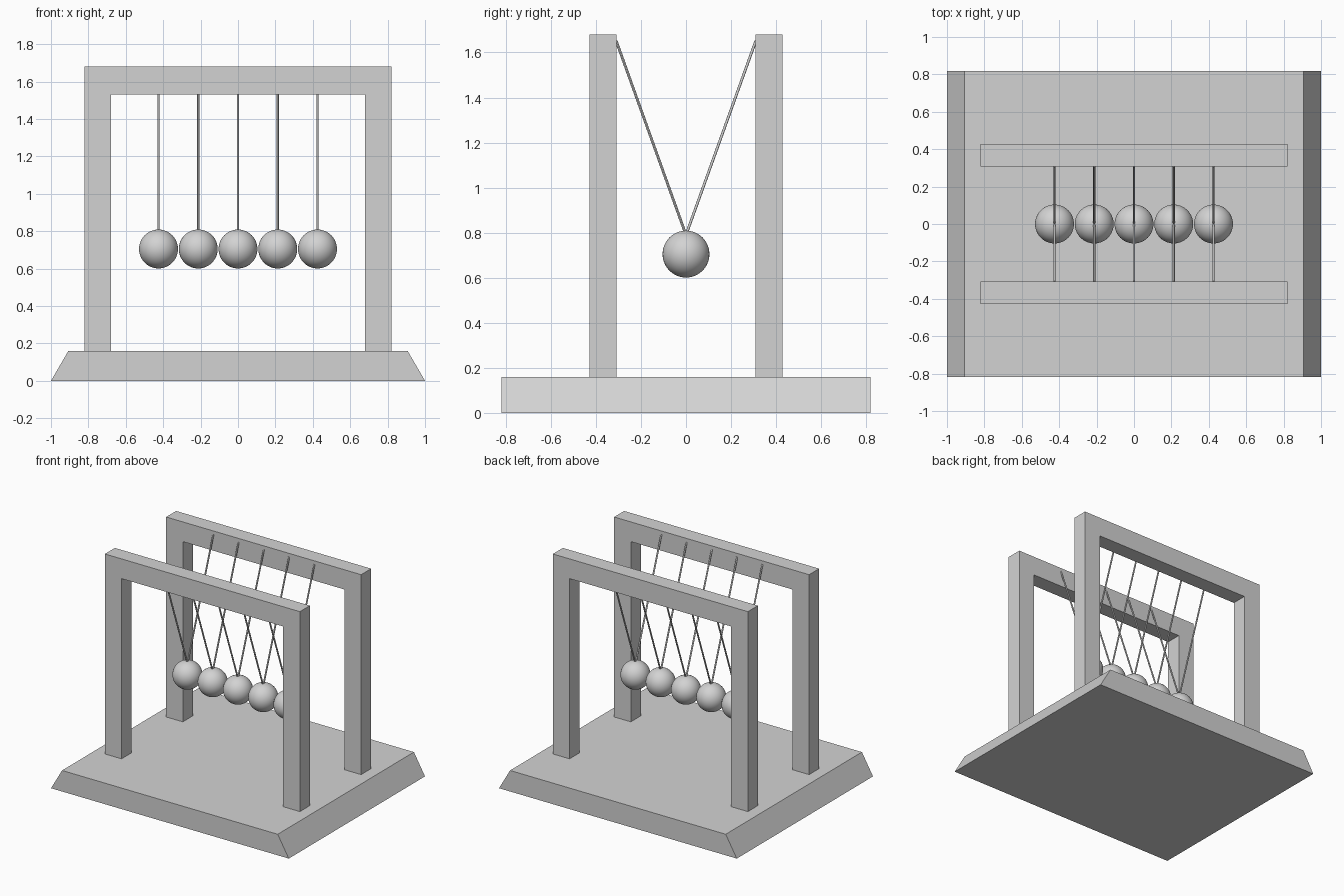
import bpy, bmesh
from mathutils import Vector

cube = bpy.data.objects.get("Cube")
if cube:
    bpy.data.objects.remove(cube, do_unlink=True)

# Single flat grey
grey = bpy.data.materials.new("light_grey")
grey.use_nodes = True
colour = (0.65, 0.65, 0.65, 1)
grey.diffuse_color = colour
grey.node_tree.nodes["Principled BSDF"].inputs["Base Color"].default_value = colour


def extrude_profile(name, profile, y0, y1):
    """Prism from an (x, z) outline, running from y0 to y1."""
    bm = bmesh.new()
    face = bm.faces.new([bm.verts.new((x, y0, z)) for x, z in profile])
    ext = bmesh.ops.extrude_face_region(bm, geom=[face])
    verts = [g for g in ext["geom"] if isinstance(g, bmesh.types.BMVert)]
    bmesh.ops.translate(bm, verts=verts, vec=(0, y1 - y0, 0))
    bmesh.ops.recalc_face_normals(bm, faces=bm.faces[:])
    mesh = bpy.data.meshes.new(name)
    bm.to_mesh(mesh)
    bm.free()
    mesh.materials.append(grey)
    obj = bpy.data.objects.new(name, mesh)
    bpy.context.collection.objects.link(obj)
    return obj


def finish(name):
    obj = bpy.context.object
    obj.name = name
    obj.data.materials.append(grey)
    bpy.ops.object.shade_smooth_by_angle()
    return obj


def string(name, a, b, radius=0.006):
    """Thin round rod between two points."""
    a, b = Vector(a), Vector(b)
    bpy.ops.mesh.primitive_cylinder_add(
        vertices=12, radius=radius, depth=(b - a).length, location=(a + b) / 2,
        rotation=(b - a).to_track_quat("Z", "Y").to_euler())
    return finish(name)


# Base with sloped left and right ends
BASE_TOP = 0.16
extrude_profile("base", [(-1, 0), (1, 0), (0.907, BASE_TOP), (-0.907, BASE_TOP)],
                -0.818, 0.818)

# Two upright frames, each an upside-down U
OUT, INN, TOP, UNDER = 0.82, 0.68, 1.68, 1.53
frame = [(-OUT, BASE_TOP), (-OUT, TOP), (OUT, TOP), (OUT, BASE_TOP),
         (INN, BASE_TOP), (INN, UNDER), (-INN, UNDER), (-INN, BASE_TOP)]
FRAME_IN, FRAME_OUT = 0.308, 0.428
extrude_profile("front_frame", frame, -FRAME_OUT, -FRAME_IN)
extrude_profile("back_frame", frame, FRAME_IN, FRAME_OUT)

# Row of hanging balls, each on a V of two strings
RADIUS, SPACING, BALL_Z = 0.104, 0.2125, 0.705
for i in range(5):
    x = (i - 2) * SPACING
    bpy.ops.mesh.primitive_uv_sphere_add(segments=40, ring_count=24, radius=RADIUS,
                                         location=(x, 0, BALL_Z))
    finish(f"ball_{i + 1}")
    for side, label in ((-1, "front"), (1, "back")):
        string(f"{label}_string_{i + 1}", (x, side * 0.004, BALL_Z + RADIUS - 0.008),
               (x, side * (FRAME_IN + 0.002), 1.652))
